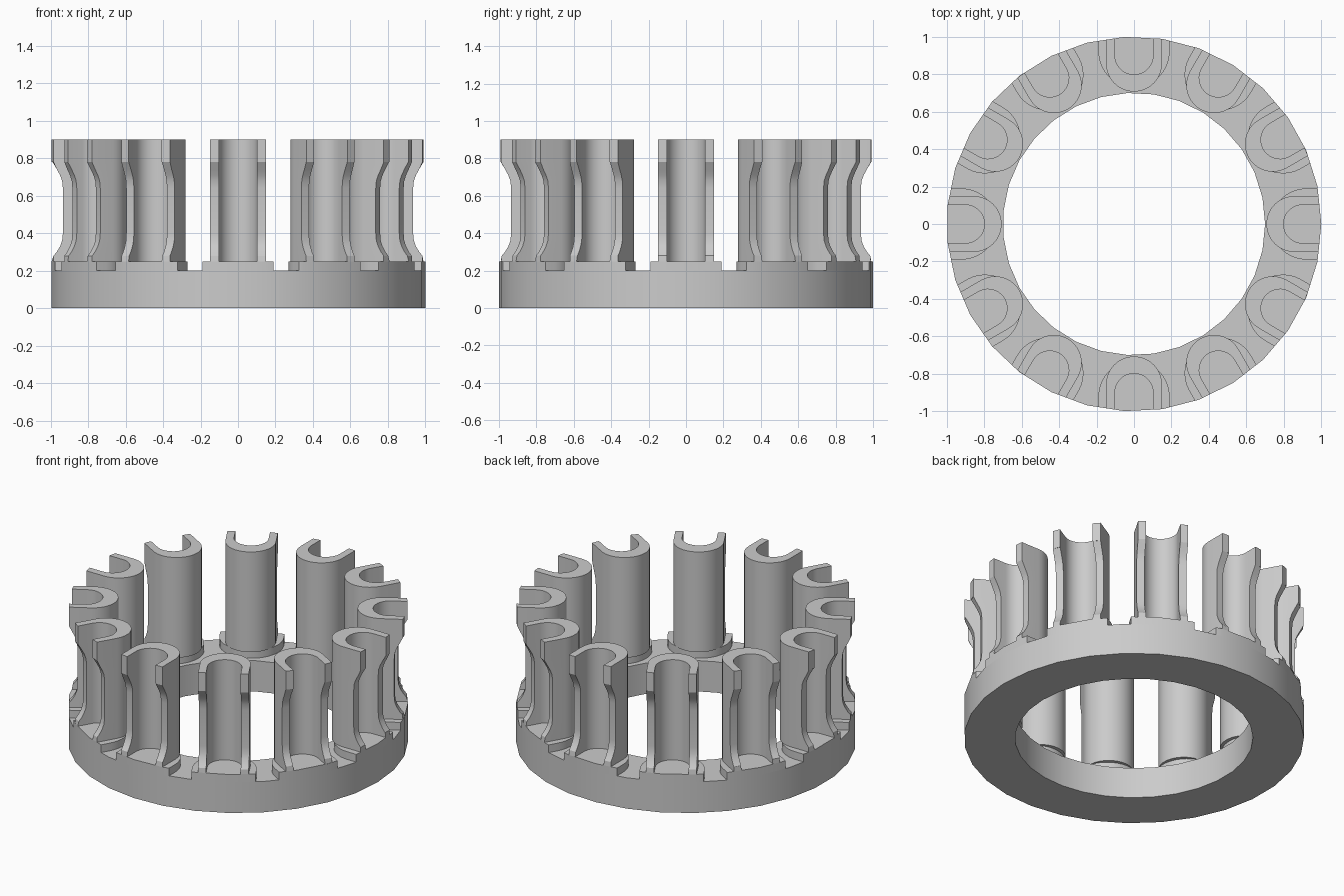
import bpy, bmesh
from math import sin, cos, pi, tau

cube = bpy.data.objects.get("Cube")
if cube:
    bpy.data.objects.remove(cube, do_unlink=True)

SIDES, STEP = 31, tau / 31      # facets of the ring
COUNT = 12                      # holders around the ring
# Half width and arc centre distance of the bore, holder and foot pad
BORE, WALL, PAD = (0.102, 0.90), (0.149, 0.856), (0.19, 0.92)
RING_TOP, PAD_TOP, TOP = 0.20, 0.25, 0.90

grey = bpy.data.materials.new("light_grey")
grey.use_nodes = True
grey.diffuse_color = (0.6, 0.6, 0.6, 1)
grey.node_tree.nodes["Principled BSDF"].inputs["Base Color"].default_value = (0.6, 0.6, 0.6, 1)


def loft(name, sections, capped=True, closed=False):
    """Skin a list of equal-length point loops into one object."""
    bm = bmesh.new()
    loops = [[bm.verts.new(p) for p in s] for s in sections]
    pairs = list(zip(loops, loops[1:]))
    if closed:
        pairs.append((loops[-1], loops[0]))
    for a, b in pairs:
        for i in range(len(a)):
            j = (i + 1) % len(a)
            bm.faces.new((a[i], a[j], b[j], b[i]))
    if capped:
        bm.faces.new(loops[0])
        bm.faces.new(loops[-1])
    bmesh.ops.recalc_face_normals(bm, faces=bm.faces)
    mesh = bpy.data.meshes.new(name)
    bm.to_mesh(mesh)
    bm.free()
    mesh.materials.append(grey)
    obj = bpy.data.objects.new(name, mesh)
    bpy.context.collection.objects.link(obj)
    bpy.ops.object.select_all(action='DESELECT')
    obj.select_set(True)
    bpy.context.view_layer.objects.active = obj
    bpy.ops.object.shade_smooth_by_angle(angle=pi / 6)


def rim(t, a):
    """Radial distance to the ring's faceted edge at sideways offset t."""
    hits = []
    for k in range(SIDES):
        n = (k + 0.5) * STEP
        if cos(n - a) > 0.5:
            hits.append((cos(STEP / 2) - t * sin(n - a)) / cos(n - a))
    return min(hits)


def place(t, r, z, a):
    return (r * cos(a) - t * sin(a), r * sin(a) + t * cos(a), z)


def arc(radius, centre, n=20):
    """Half circle bulging towards the ring's axis."""
    return [(radius * cos(pi * i / n), centre - radius * sin(pi * i / n)) for i in range(n + 1)]


# Base ring
profile = [(0.70, 0), (1, 0), (1, RING_TOP), (0.70, RING_TOP)]
loft("base_ring", [[(r * cos(k * STEP), r * sin(k * STEP), z) for r, z in profile]
                   for k in range(SIDES)], capped=False, closed=True)

# Height and reach of the holder's side walls, waisted in the middle
waist = [(PAD_TOP, 2), (0.28, 0.985), (0.30, 0.968), (0.33, 0.95), (0.36, 0.939),
         (0.40, 0.935), (0.64, 0.935), (0.68, 0.939), (0.71, 0.95), (0.74, 0.966),
         (0.78, 0.99), (0.78, 2), (TOP, 2)]

for h in range(COUNT):
    a = tau * h / COUNT

    # Raised foot pad, round inside and following the rim's corners outside
    half = PAD[0]
    corners = [sin(k * STEP - a) for k in range(SIDES) if cos(k * STEP - a) > 0]
    outer = [-half] + sorted(t for t in corners if abs(t) < half) + [half]
    pad = arc(*PAD) + [(t, rim(t, a)) for t in outer]
    loft(f"foot_pad_{h + 1}", [[place(t, r, z, a) for t, r in pad]
                               for z in (RING_TOP, PAD_TOP)])

    # U-shaped holder, open to the outside
    sections = []
    for z, reach in waist:
        def tip(t):
            return (t, min(reach, rim(t, a)))
        u = ([tip(WALL[0])] + arc(*WALL) + [tip(-WALL[0]), tip(-BORE[0])]
             + arc(*BORE)[::-1] + [tip(BORE[0])])
        sections.append([place(t, r, z, a) for t, r in u])
    loft(f"holder_{h + 1}", sections)
